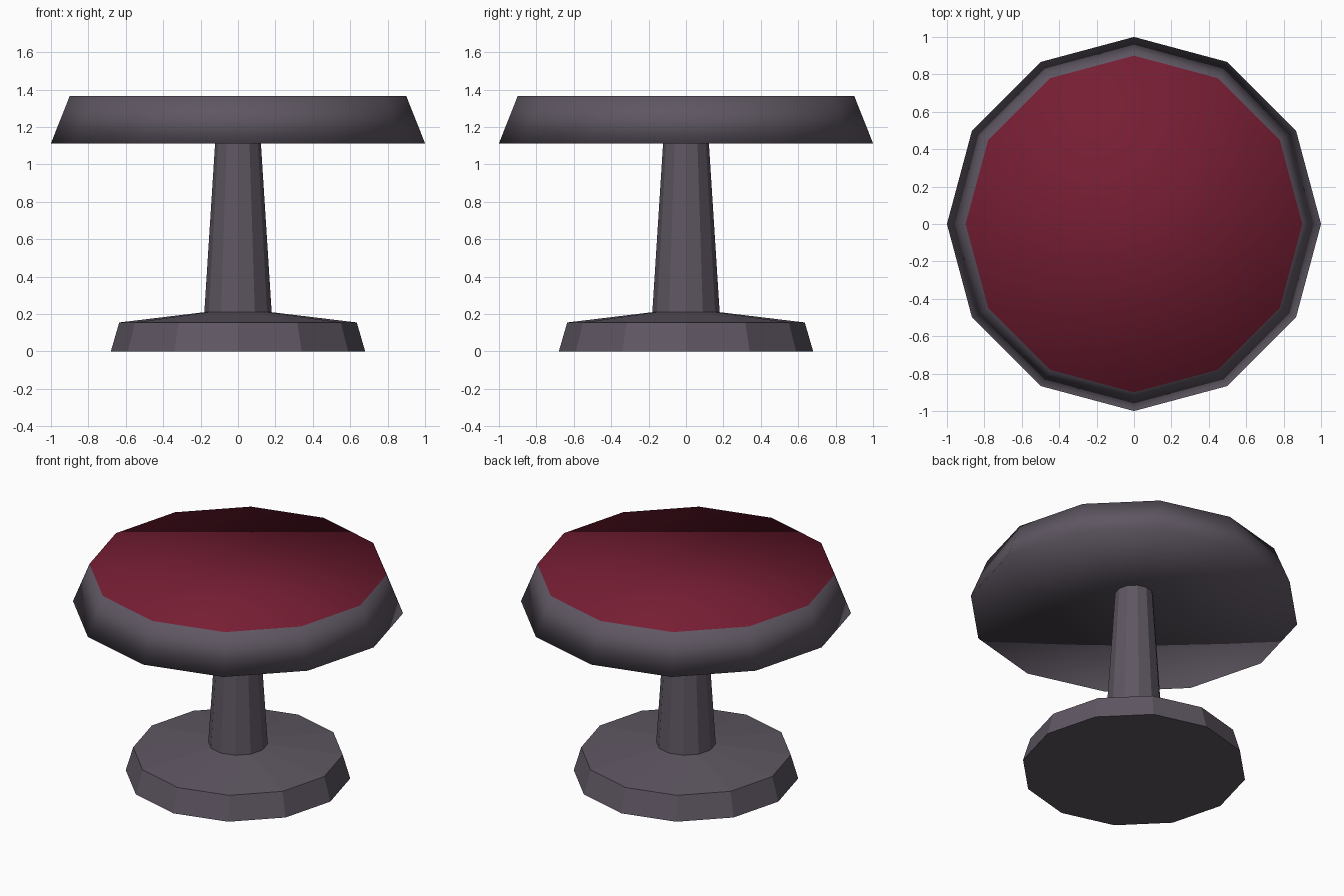
import bpy, bmesh, math

if "Cube" in bpy.data.objects:
    bpy.data.objects.remove(bpy.data.objects["Cube"])

SIDES = 12


def material(name, rgb):
    m = bpy.data.materials.new(name)
    m.diffuse_color = (*rgb, 1)
    m.use_nodes = True
    m.node_tree.nodes["Principled BSDF"].inputs["Base Color"].default_value = m.diffuse_color
    return m


grey = material("warm grey metal", (0.114, 0.095, 0.124))
red = material("dark red cushion", (0.180, 0.0125, 0.033))


def lathe(name, profile, mats, smooth=False, cap_top=True, hollow_z=None):
    """Turn a (radius, z) profile into a twelve-sided solid.
    hollow_z makes the underside a cone rising to that height."""
    bm = bmesh.new()
    rings = []
    for r, z in profile:
        rings.append([bm.verts.new((r * math.cos(2 * math.pi * i / SIDES),
                                    r * math.sin(2 * math.pi * i / SIDES), z))
                      for i in range(SIDES)])
    for a, b in zip(rings, rings[1:]):
        for i in range(SIDES):
            j = (i + 1) % SIDES
            bm.faces.new((a[i], a[j], b[j], b[i]))
    if hollow_z is None:
        bm.faces.new(rings[0][::-1])
    else:
        apex = bm.verts.new((0, 0, hollow_z))
        for i in range(SIDES):
            bm.faces.new((rings[0][(i + 1) % SIDES], rings[0][i], apex))
    if cap_top:
        top = bm.faces.new(rings[-1])
        top.material_index = len(mats) - 1
    for f in bm.faces:
        f.smooth = smooth
    mesh = bpy.data.meshes.new(name)
    bm.to_mesh(mesh)
    bm.free()
    for m in mats:
        mesh.materials.append(m)
    obj = bpy.data.objects.new(name, mesh)
    bpy.context.collection.objects.link(obj)
    return obj


# Flared foot and tapered column, flat shaded
lathe("pedestal", [(0.68, 0), (0.635, 0.155), (0.18, 0.21), (0.115, 1.23)],
      [grey], cap_top=False)

# Round seat: smooth grey rim, hollow underside, red top
lathe("seat", [(1.0, 1.113), (0.9, 1.365)], [grey, red], smooth=True,
      hollow_z=1.235)
